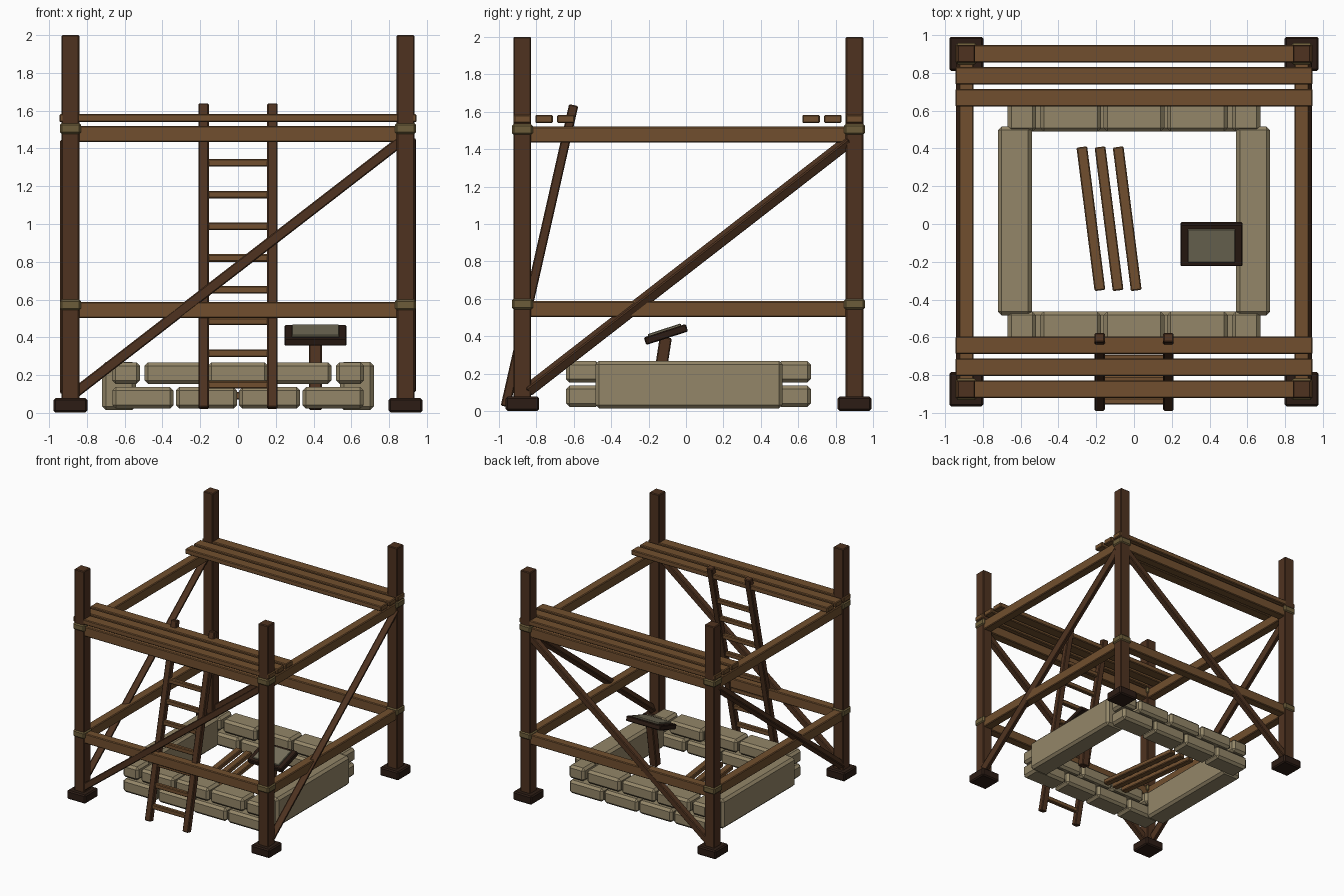
import bpy
from math import radians
from mathutils import Vector, Matrix

if "Cube" in bpy.data.objects:
    bpy.data.objects.remove(bpy.data.objects["Cube"])


def material(name, rgb):
    m = bpy.data.materials.new(name)
    m.diffuse_color = [(c / 255) ** 2.2 for c in rgb] + [1]
    m.use_nodes = True
    m.node_tree.nodes["Principled BSDF"].inputs["Base Color"].default_value = m.diffuse_color
    return m


POST = material("post_wood", (80, 54, 37))
WOOD = material("plank_wood", (112, 80, 50))
DARK = material("dark_wood", (48, 34, 27))
ROPE = material("rope", (108, 93, 60))
STONE = material("stone", (146, 133, 104))
MORTAR = material("mortar", (118, 112, 92))


def box(name, loc, size, mat, rot=None, bevel=0.006):
    bpy.ops.mesh.primitive_cube_add(size=1)
    o = bpy.context.object
    o.name = name
    o.data.transform(Matrix.Diagonal((*size, 1)))
    o.matrix_world = Matrix.Translation(loc) @ (rot or Matrix())
    o.data.materials.append(mat)
    b = o.modifiers.new("bevel", 'BEVEL')
    b.width, b.segments = bevel, 1
    return o


def beam(name, a, b, w, d, mat, side=(1, 0, 0), roll=0):
    """Timber from a to b; w is measured along the side vector."""
    a, b = Vector(a), Vector(b)
    z = (b - a).normalized()
    y = z.cross(Vector(side)).normalized()
    rot = Matrix((y.cross(z), y, z)).transposed().to_4x4()
    rot = rot @ Matrix.Rotation(radians(roll), 4, 'Z')
    return box(name, (a + b) / 2, (w, d, (b - a).length), mat, rot)


P = 0.887      # half spacing of the posts
Y0 = 0.013     # depth offset of the frame centre
FACES = ((-1, "front"), (1, "back"))
SIDES = ((-1, "left"), (1, "right"))

# posts, foot pads and lashings
for sx, sn in SIDES:
    for sy, fn in FACES:
        x, y = sx * P, Y0 + sy * P
        box(f"{fn}_{sn}_post", (x, y, 1.03), (0.094, 0.094, 1.94), POST)
        box(f"{fn}_{sn}_pad", (x, y, 0.04), (0.18, 0.18, 0.075), DARK, bevel=0.01)
        for z in (0.572, 1.505):
            box(f"{fn}_{sn}_lashing", (x, y, z), (0.112, 0.112, 0.058), ROPE, bevel=0.01)

# horizontal ledgers on all four faces
for z in (0.545, 1.477):
    for sy, fn in FACES:
        box(f"{fn}_ledger", (0, Y0 + sy * P, z), (2 * P, 0.078, 0.085), WOOD)
    for sx, sn in SIDES:
        box(f"{sn}_ledger", (sx * P, Y0, z), (0.078, 2 * P, 0.085), WOOD)

# diagonal braces
for sy, fn in FACES:
    y = Y0 + sy * 0.9
    beam(f"{fn}_brace", (-0.87, y, 0.1), (0.87, y, 1.445), 0.055, 0.055, POST, (0, 1, 0))
for sx, sn in SIDES:
    x = sx * 0.907
    beam(f"{sn}_brace", (x, Y0 - 0.86, 0.11), (x, Y0 + 0.86, 1.445), 0.055, 0.055, POST,
         roll=30)

# walkway planks
for sy, fn in FACES:
    for i in range(3):
        box(f"{fn}_walk_plank_{i}", (0, Y0 + sy * (P - i * 0.116), 1.561),
            (1.89, 0.093, 0.044), WOOD)

# ladder
foot, head = Vector((0, -0.965, 0.025)), Vector((0, -0.6, 1.635))
for sx, sn in SIDES:
    off = Vector((sx * 0.182, 0, 0))
    beam(f"ladder_{sn}_rail", foot + off, head + off, 0.055, 0.05, POST)
for i in range(8):
    z = 0.148 + i * 0.168
    p = foot.lerp(head, (z - foot.z) / (head.z - foot.z))
    box(f"ladder_rung_{i}", p, (0.34, 0.036, 0.04), WOOD)

# stone ring: running bond front and back, single long blocks at the sides
LOWER = [(-0.503, 0.325), (-0.167, 0.325), (0.167, 0.325), (0.503, 0.325)]
UPPER = [(-0.593, 0.15), (-0.335, 0.322), (0, 0.322), (0.335, 0.322), (0.593, 0.15)]
for sy, fn in FACES:
    for z, row in ((0.08, LOWER), (0.21, UPPER)):
        for i, (x, w) in enumerate(row):
            box(f"{fn}_stone", (x, Y0 + sy * 0.565, z), (w, 0.18, 0.115), STONE, bevel=0.02)
for sx, sn in SIDES:
    box(f"{sn}_wall_stone", (sx * 0.63, Y0 + 0.003, 0.142), (0.18, 1.0, 0.255), STONE, bevel=0.02)

# loose boards inside the ring
for i in range(3):
    box(f"loose_board_{i}", (-0.228 + i * 0.096, 0.028, 0.09), (0.057, 0.765, 0.04), WOOD,
        Matrix.Rotation(radians(7.2), 4, 'Z'))

# mortar stand: leaning leg, tilted tray, mortar bed
beam("mortar_stand_leg", (0.41, -0.165, 0.02), (0.41, -0.108, 0.395), 0.068, 0.065, POST)
tilt = Matrix.Rotation(radians(18), 4, 'X')
c = Vector((0.41, -0.107, 0.41))
box("mortar_tray", c, (0.33, 0.235, 0.042), DARK, tilt)
box("mortar_bed", c + tilt @ Vector((0, 0, 0.022)), (0.25, 0.185, 0.02), MORTAR, tilt, 0.004)
